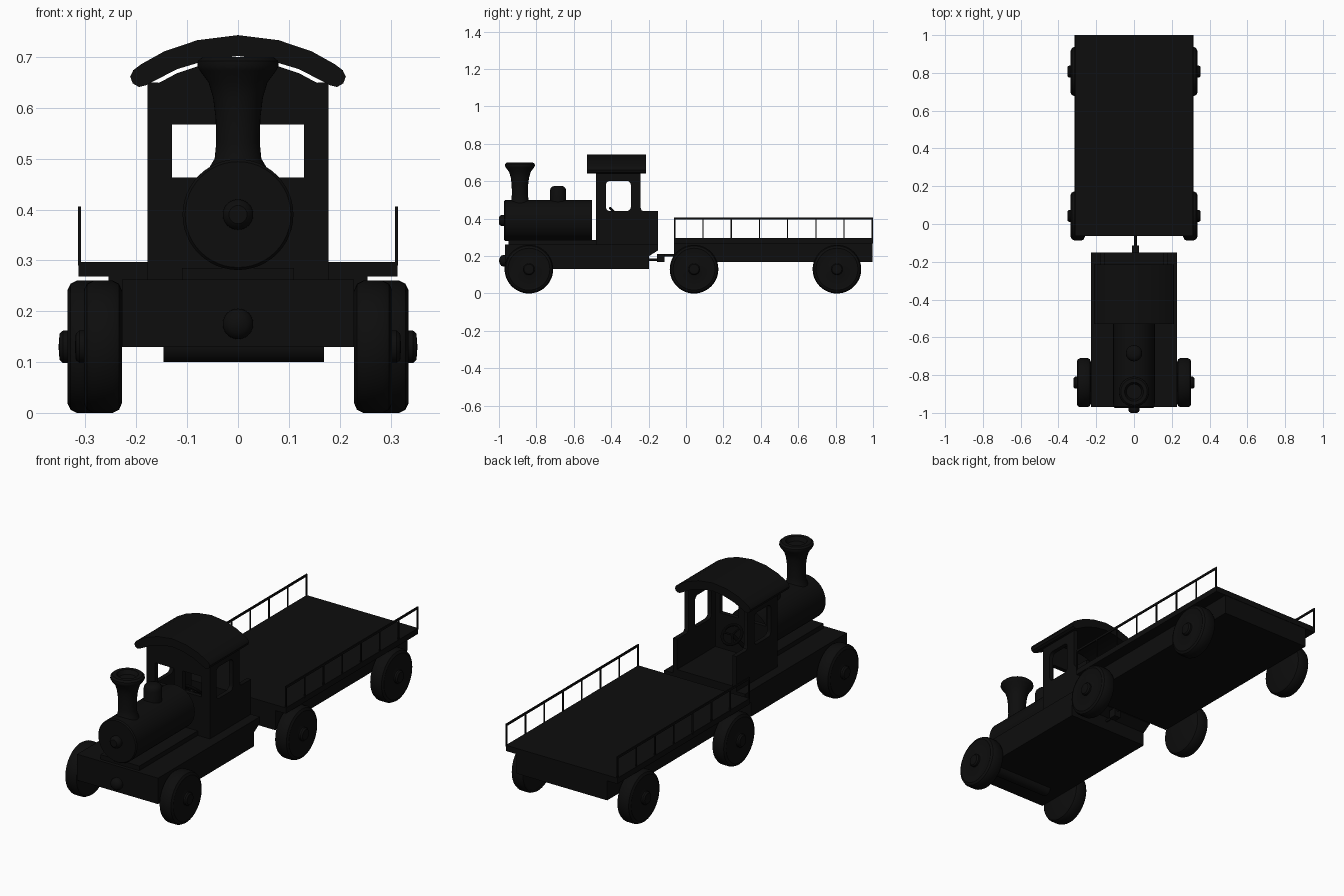
import bpy, bmesh, math
from mathutils import Matrix, Vector

if "Cube" in bpy.data.objects:
    bpy.data.objects.remove(bpy.data.objects["Cube"])

black = bpy.data.materials.new("matte_black")
black.diffuse_color = (0.004, 0.004, 0.004, 1)
black.use_nodes = True
black.node_tree.nodes["Principled BSDF"].inputs["Base Color"].default_value = black.diffuse_color

SIDE = Matrix(((0, 0, 1), (1, 0, 0), (0, 1, 0)))     # profile (y, z), thickness along x
FRONT = Matrix(((1, 0, 0), (0, 0, -1), (0, 1, 0)))   # profile (x, z), thickness along y


def finish(ob, smooth=True):
    ob.data.materials.clear()
    ob.data.materials.append(black)
    if smooth:
        bpy.ops.object.select_all(action='DESELECT')
        ob.select_set(True)
        bpy.context.view_layer.objects.active = ob
        bpy.ops.object.shade_smooth_by_angle(angle=math.radians(35))
    return ob


def from_bmesh(name, bm):
    bmesh.ops.recalc_face_normals(bm, faces=bm.faces)
    me = bpy.data.meshes.new(name)
    bm.to_mesh(me)
    bm.free()
    ob = bpy.data.objects.new(name, me)
    bpy.context.collection.objects.link(ob)
    return finish(ob)


def box(name, x, y, z):
    bm = bmesh.new()
    size = [b - a for a, b in (x, y, z)]
    mid = [(a + b) / 2 for a, b in (x, y, z)]
    bmesh.ops.create_cube(bm, size=1, matrix=Matrix.Translation(mid) @ Matrix.Diagonal((*size, 1)))
    return from_bmesh(name, bm)


def lathe(name, profile, origin, axis, seg=40):
    """Spin (radius, height) points about an axis."""
    bm = bmesh.new()
    vs = [bm.verts.new((r, 0, h)) for r, h in profile]
    edges = [bm.edges.new(p) for p in zip(vs, vs[1:])]
    bmesh.ops.spin(bm, geom=vs + edges, cent=(0, 0, 0), axis=(0, 0, 1),
                   angle=math.tau, steps=seg, use_duplicate=False)
    bmesh.ops.remove_doubles(bm, verts=bm.verts, dist=1e-5)
    rot = Vector((0, 0, 1)).rotation_difference(Vector(axis)).to_matrix().to_4x4()
    bm.transform(Matrix.Translation(origin) @ rot)
    return from_bmesh(name, bm)


def plate(name, loops, thick, origin, basis):
    """Flat plate from outline loops (later loops are holes)."""
    cu = bpy.data.curves.new(name, 'CURVE')
    cu.dimensions, cu.fill_mode, cu.extrude = '2D', 'BOTH', thick / 2
    for pts in loops:
        sp = cu.splines.new('POLY')
        sp.points.add(len(pts) - 1)
        for p, (u, v) in zip(sp.points, pts):
            p.co = (u, v, 0, 1)
        sp.use_cyclic_u = True
    ob = bpy.data.objects.new(name, cu)
    bpy.context.collection.objects.link(ob)
    bpy.ops.object.select_all(action='DESELECT')
    ob.select_set(True)
    bpy.context.view_layer.objects.active = ob
    bpy.ops.object.convert(target='MESH')
    ob = bpy.context.view_layer.objects.active
    ob.data.transform(Matrix.Translation(origin) @ basis.to_4x4())
    return finish(ob)


def rounded(u0, u1, v0, v1, r):
    pts = []
    for k, (cu, cv) in enumerate(((u1 - r, v1 - r), (u0 + r, v1 - r), (u0 + r, v0 + r), (u1 - r, v0 + r))):
        for i in range(6):
            a = math.radians(90 * k + 18 * i)
            pts.append((cu + r * math.cos(a), cv + r * math.sin(a)))
    return pts


# Wheels: rounded tyre, flat face, hub cap
WHEEL = [(0, 0), (.11, 0), (.124, .006), (.13, .018), (.13, .057), (.124, .069), (.112, .075),
         (.1, .073), (.036, .073), (.032, .075), (.032, .084), (.026, .091), (0, .093)]
for label, y, x in (("engine", -.84, .228), ("wagon_front", .043, .26), ("wagon_rear", .807, .26)):
    for s, side in ((1, "right"), (-1, "left")):
        lathe(f"{label}_wheel_{side}", WHEEL, (s * x, y, .13), (s, 0, 0), 48)
lathe("engine_axle", [(0, 0), (.03, 0), (.03, .316), (0, .316)], (-.147, -.84, .13), (1, 0, 0), 24)

# Engine chassis and boiler base
plate("engine_chassis", [[(-.968, .13), (-.198, .13), (-.198, .2), (-.15, .23), (-.15, .262), (-.968, .262)]],
      .456, (0, 0, 0), SIDE)
box("boiler_base", (-.11, .11), (-.95, -.48), (.255, .285))
box("cab_floor", (-.178, .178), (-.48, -.15), (.255, .285))

# Boiler, knobs, chimney and dome
lathe("boiler", [(0, 0), (.104, 0), (.109, .006), (.109, .47), (0, .47)], (0, -.973, .39), (0, 1, 0), 48)
for name, z, y in (("boiler_knob", .39, -.97), ("bumper_knob", .175, -.965)):
    lathe(name, [(.03, -.005), (.03, .014), (.027, .023), (.018, .03), (0, -1 * (y + 1) + .06 if y < -.966 else .035)],
          (0, y, z), (0, -1, 0), 24)
lathe("chimney", [(.06, .45), (.055, .485), (.046, .5), (.043, .53), (.044, .58), (.049, .62), (.058, .65),
                  (.075, .673), (.08, .682), (.079, .692), (.07, .7), (.05, .7), (.04, .68), (0, .68)],
      (0, -.888, 0), (0, 0, 1))
lathe("steam_dome", [(.043, .47), (.043, .55), (.04, .563), (.031, .572), (.015, .576), (0, .576)],
      (0, -.684, 0), (0, 0, 1))

# Cab walls with window openings
side_outline = [(-.48, .262), (-.15, .262), (-.15, .44), (-.228, .44), (-.237, .445),
                (-.242, .456), (-.242, .65), (-.48, .65)]
for s, side in ((1, "right"), (-1, "left")):
    plate(f"cab_side_{side}", [side_outline, rounded(-.428, -.295, .441, .602, .022)],
          .022, (s * .167, 0, 0), SIDE)
front_top = [(.178, .637), (.12, .668), (.06, .688), (0, .695), (-.06, .688), (-.12, .668), (-.178, .637)]
plate("cab_front", [[(-.178, .262), (.178, .262)] + front_top] +
      [[(a, .463), (b, .463), (b, .567), (a, .567)] for a, b in ((-.13, -.025), (.025, .13))],
      .022, (0, -.469, 0), FRONT)

# Curved roof with rolled edges
right_half = [(0, .743), (.08, .733), (.145, .711), (.19, .686), (.206, .674), (.212, .661), (.207, .648),
              (.195, .641), (.182, .644), (.12, .676), (.06, .694), (0, .702)]
roof = right_half + [(-x, z) for x, z in right_half[-2:0:-1]]
plate("cab_roof", [roof], .316, (0, -.372, 0), FRONT)

# Steering wheel and column
bpy.ops.mesh.primitive_torus_add(major_radius=.05, minor_radius=.007, major_segments=32, minor_segments=10,
                                 location=(0, -.37, .42), rotation=(math.radians(-45), 0, 0))
wheel = bpy.context.object
wheel.name = "steering_wheel"
finish(wheel)
lathe("steering_column", [(0, 0), (.009, 0), (.009, .13), (0, .13)], (0, -.37, .42), (0, -.7, -.7), 12)
for a in (0, 120, 240):
    c, s = math.cos(math.radians(a)), math.sin(math.radians(a))
    lathe("steering_spoke", [(0, 0), (.005, 0), (.005, .05), (0, .05)], (0, -.37, .42), (c, s * .707, -s * .707), 8)

# Coupling between engine and wagon
lathe("engine_coupling_rod", [(0, 0), (.007, 0), (.007, .09), (0, .09)], (.008, -.21, .181), (0, 1, 0), 12)
box("coupling_block", (-.01, .026), (-.155, -.115), (.168, .212))
lathe("wagon_coupling_rod", [(0, 0), (.007, 0), (.007, .08), (0, .08)], (.008, -.13, .204), (0, 1, 0), 12)

# Wagon body and deck
box("wagon_body", (-.255, .255), (-.064, .998), (.168, .27))
box("wagon_deck", (-.314, .314), (-.064, 1), (.268, .297))

# Railings along both sides
for s, side in ((1, "right"), (-1, "left")):
    x = (s * .312 - .003, s * .312 + .003)
    box(f"top_rail_{side}", x, (-.064, 1), (.395, .406))
    for i in range(8):
        y = -.06 + i * 1.056 / 7
        t = .004 if i in (0, 7) else .003
        box(f"rail_post_{side}_{i + 1}", x, (y - t, y + t), (.29, .4))
